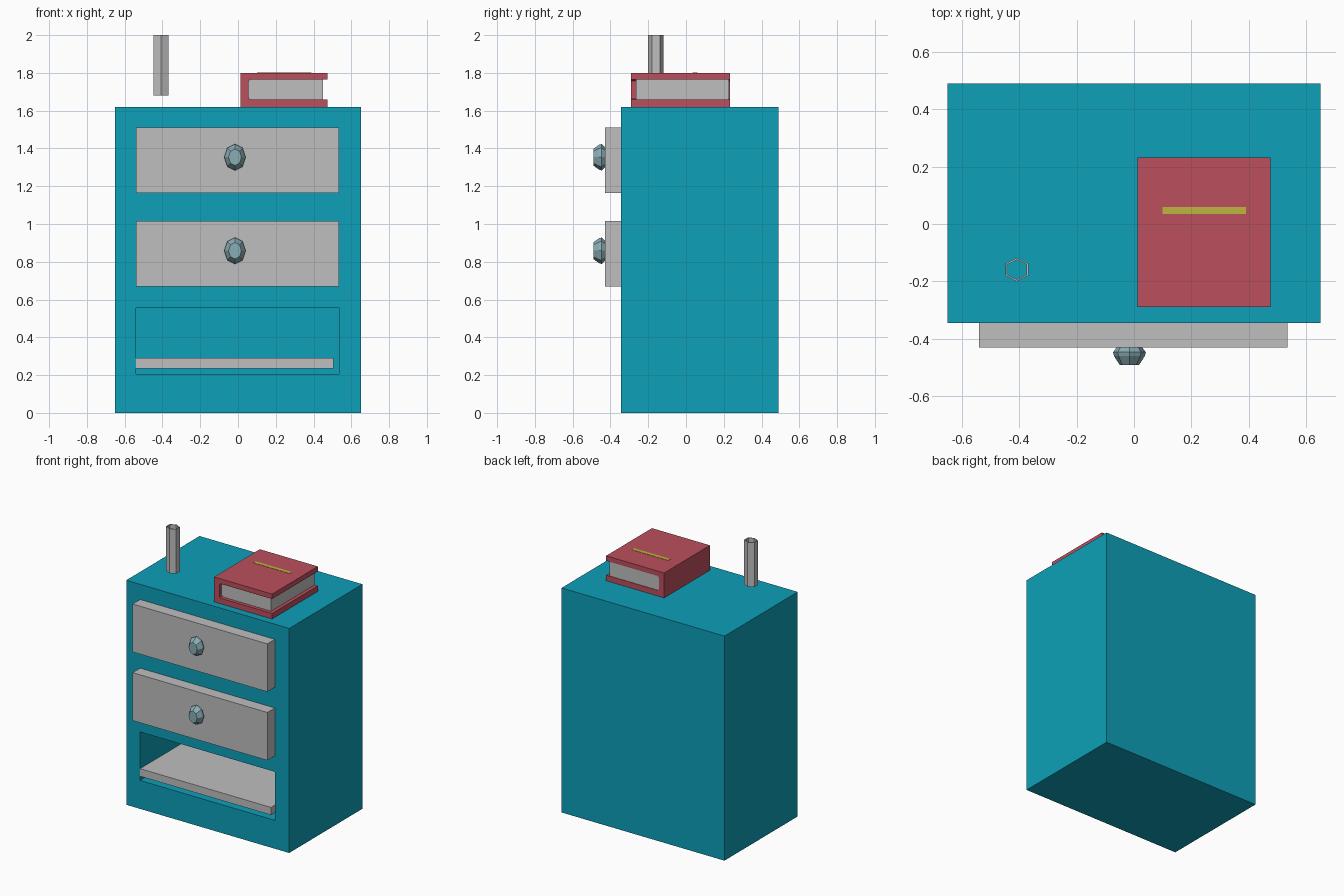
import bpy, bmesh, math
from mathutils import Vector

cube = bpy.data.objects.get("Cube")
if cube:
    bpy.data.objects.remove(cube, do_unlink=True)


def material(name, rgb):
    m = bpy.data.materials.new(name)
    m.use_nodes = True
    m.diffuse_color = (*rgb, 1)
    bsdf = next(n for n in m.node_tree.nodes if n.type == 'BSDF_PRINCIPLED')
    bsdf.inputs["Base Color"].default_value = (*rgb, 1)
    return m


teal = material("teal paint", (0.004, 0.35, 0.48))
grey = material("light grey", (0.52, 0.52, 0.52))
red = material("book red", (0.5, 0.078, 0.108))
knob_blue = material("pale blue grey", (0.25, 0.42, 0.46))
yellow = material("title yellow", (0.52, 0.47, 0.05))


def finish(name, bm, mat):
    bmesh.ops.recalc_face_normals(bm, faces=bm.faces)
    mesh = bpy.data.meshes.new(name)
    bm.to_mesh(mesh)
    bm.free()
    mesh.materials.append(mat)
    obj = bpy.data.objects.new(name, mesh)
    bpy.context.collection.objects.link(obj)
    return obj


def box_bm(lo, hi):
    """Box between two opposite corners."""
    bm = bmesh.new()
    bmesh.ops.create_cube(bm, size=1)
    lo, hi = Vector(lo), Vector(hi)
    for v in bm.verts:
        v.co = (lo + hi) / 2 + v.co * (hi - lo)
    return bm


def box(name, lo, hi, mat):
    return finish(name, box_bm(lo, hi), mat)


def prism_y(name, profile, y0, y1, mat):
    """Extrude an x-z outline along y."""
    bm = bmesh.new()
    face = bm.faces.new([bm.verts.new((x, y0, z)) for x, z in profile])
    new = bmesh.ops.extrude_face_region(bm, geom=[face])["geom"]
    bmesh.ops.translate(bm, vec=(0, y1 - y0, 0),
                        verts=[g for g in new if isinstance(g, bmesh.types.BMVert)])
    return finish(name, bm, mat)


def rings(name, loops, mat, closed=False):
    """Skin between loops of points; cap the ends unless closed on itself."""
    bm = bmesh.new()
    rows = [[bm.verts.new(p) for p in loop] for loop in loops]
    n = len(rows[0])
    pairs = list(zip(rows, rows[1:])) + ([(rows[-1], rows[0])] if closed else [])
    for a, b in pairs:
        for i in range(n):
            j = (i + 1) % n
            bm.faces.new((a[i], a[j], b[j], b[i]))
    if not closed:
        bm.faces.new(rows[0])
        bm.faces.new(rows[-1])
    return finish(name, bm, mat)


# Cabinet with an open compartment pushed in from the front face
FRONT, BACK, TOP = -0.345, 0.49, 1.62
X0, X1 = -0.54, 0.535
bm = box_bm((-0.65, FRONT, 0), (0.65, BACK, TOP))
front = min(bm.faces, key=lambda f: f.calc_center_median().y)
bmesh.ops.inset_individual(bm, faces=[front], thickness=0.1)
for v in front.verts:
    v.co.x = X1 if v.co.x > 0 else X0
    v.co.z = 0.555 if v.co.z > TOP / 2 else 0.205
pocket = bmesh.ops.extrude_discrete_faces(bm, faces=[front])["faces"][0]
bmesh.ops.translate(bm, vec=(0, 0.77, 0), verts=pocket.verts)
finish("cabinet_body", bm, teal)

# Loose shelf in the compartment
box("shelf", (X0, FRONT, 0.235), (0.505, 0.42, 0.29), grey)

# Two drawers with faceted knobs
for label, z in (("upper", 1.3375), ("lower", 0.8425)):
    box(label + "_drawer", (X0, -0.43, z - 0.173), (X1, FRONT, z + 0.173), grey)
    loops = []
    for y, rx, rz in ((-0.428, 0.043, 0.052), (-0.447, 0.057, 0.07),
                      (-0.46, 0.054, 0.066), (-0.491, 0.034, 0.044)):
        loops.append([(-0.016 + rx * math.cos(a), y, z + 0.016 + rz * math.sin(a))
                      for a in (math.tau * i / 8 for i in range(8))])
    rings(label + "_drawer_knob", loops, knob_blue)

# Book: C-shaped cover, page block, title strip
BX0, BX1, BY0, BY1, BZ1 = 0.012, 0.475, -0.29, 0.232, 1.80
PX, PZ0, PZ1, CH = 0.055, 1.66, 1.764, 0.013
inner = [(PX + CH, PZ1), (PX + CH * 0.3, PZ1 - CH * 0.3), (PX, PZ1 - CH),
         (PX, PZ0 + CH), (PX + CH * 0.3, PZ0 + CH * 0.3), (PX + CH, PZ0)]
prism_y("book_cover", [(BX0, TOP), (BX0, BZ1), (BX1, BZ1), (BX1, PZ1)] + inner
        + [(BX1, PZ0), (BX1, TOP)], BY0, BY1, red)
prism_y("book_pages", inner + [(0.45, PZ0), (0.45, PZ1)], -0.265, 0.228, grey)
box("book_title_strip", (0.10, 0.035, BZ1 - 0.002), (0.39, 0.06, BZ1 + 0.002), yellow)

# Hollow six-sided tube above the cabinet top


def hexagon(scale, z):
    return [(-0.408 + 0.0468 * scale * math.cos(a), -0.159 + 0.041 * scale * math.sin(a), z)
            for a in (math.tau * (i + 0.5) / 6 for i in range(6))]


rings("hex_tube", [hexagon(1, 1.68), hexagon(1, 2.0),
                   hexagon(0.84, 2.0), hexagon(0.84, 1.68)], grey, closed=True)
